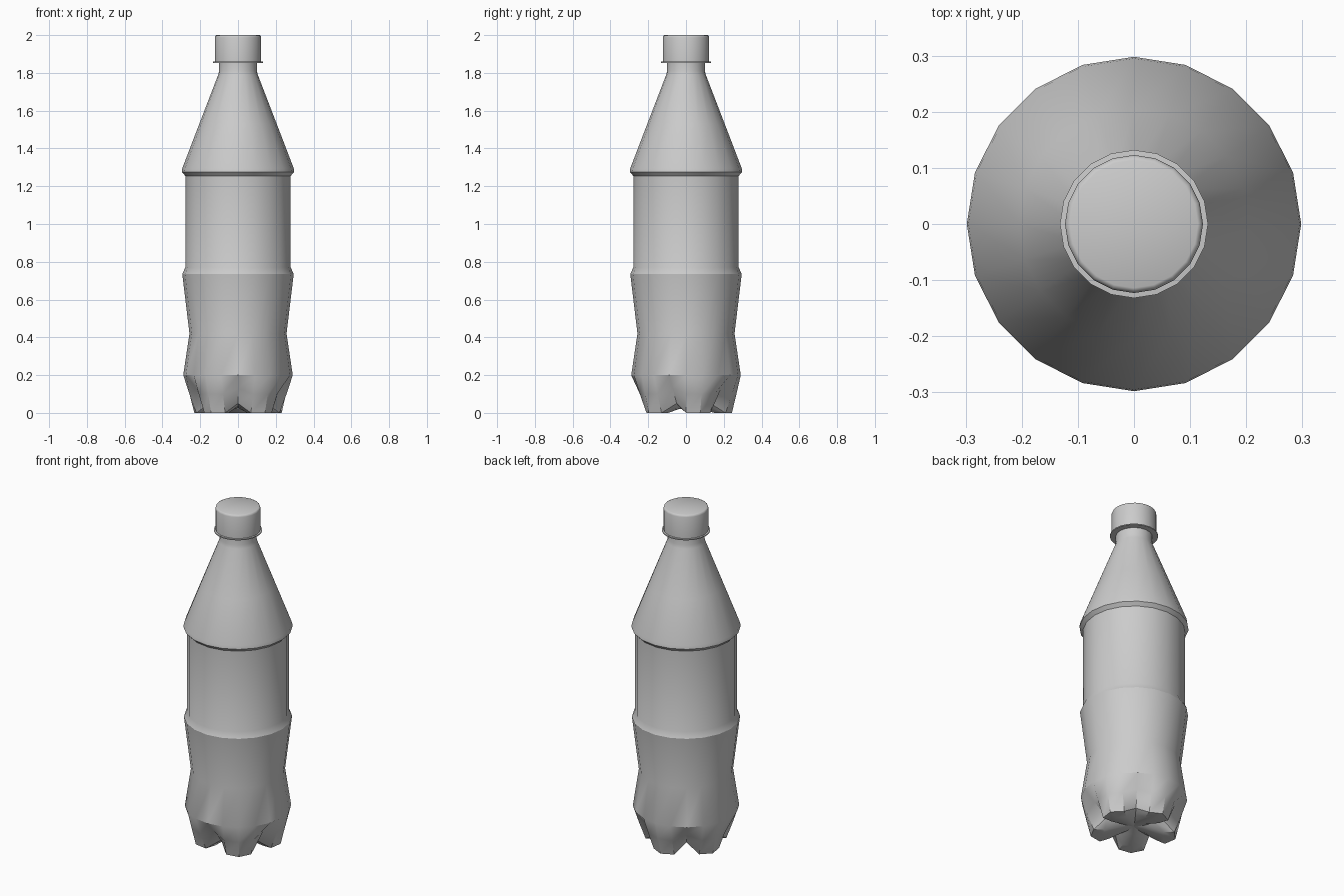
import bpy, bmesh, math

if "Cube" in bpy.data.objects:
    bpy.data.objects.remove(bpy.data.objects["Cube"])

SIDES = 20  # four segments for each of the five feet


def lathe(name, rings, angle=30):
    """Each ring is (r, z), or three (r, z) pairs for foot / foot edge / valley."""
    bm = bmesh.new()
    loops = []
    for ring in rings:
        if not isinstance(ring[0], tuple):
            ring = (ring, ring, ring)
        if ring[0][0] == 0:
            loops.append([bm.verts.new((0, 0, ring[0][1]))] * SIDES)
            continue
        loop = []
        for i in range(SIDES):
            r, z = ring[(0, 1, 2, 1)[i % 4]]
            a = math.pi / 2 + 2 * math.pi * i / SIDES
            loop.append(bm.verts.new((r * math.cos(a), r * math.sin(a), z)))
        loops.append(loop)
    for low, high in zip(loops, loops[1:]):
        for i in range(SIDES):
            j = (i + 1) % SIDES
            quad = list(dict.fromkeys((low[i], low[j], high[j], high[i])))
            bm.faces.new(quad)
    bmesh.ops.recalc_face_normals(bm, faces=bm.faces)
    mesh = bpy.data.meshes.new(name)
    bm.to_mesh(mesh)
    bm.free()
    obj = bpy.data.objects.new(name, mesh)
    bpy.context.collection.objects.link(obj)
    bpy.ops.object.select_all(action='DESELECT')
    obj.select_set(True)
    bpy.context.view_layer.objects.active = obj
    bpy.ops.object.shade_smooth_by_angle(angle=math.radians(angle))
    return obj


# Underside with five feet and the valleys between them
base = [
    (0, 0.025),
    ((0.07, 0.018), (0.07, 0.02), (0.06, 0.027)),
    ((0.17, 0), (0.16, 0), (0.12, 0.035)),
    ((0.243, 0), (0.22, 0), (0.16, 0.05)),
    ((0.267, 0.1), (0.257, 0.1), (0.23, 0.13)),
]

# Waisted lower body, label recess, shoulder cone and neck
body = [
    (0.29, 0.2), (0.257, 0.42), (0.295, 0.735), (0.279, 0.77),
    (0.279, 1.255), (0.298, 1.275), (0.295, 1.295),
    (0.205, 1.53), (0.105, 1.79), (0.1, 1.81), (0.1, 1.86),
]
lathe("bottle", base + body)

# Thin collar under the cap
lathe("neck_collar", [(0.1, 1.852), (0.132, 1.853), (0.132, 1.859), (0.1, 1.862)])

# Screw cap with a small rounded rim
lathe("cap", [(0, 1.86), (0.123, 1.86), (0.123, 1.988), (0.12, 1.997),
              (0.114, 2.0), (0, 2.0)], 50)
